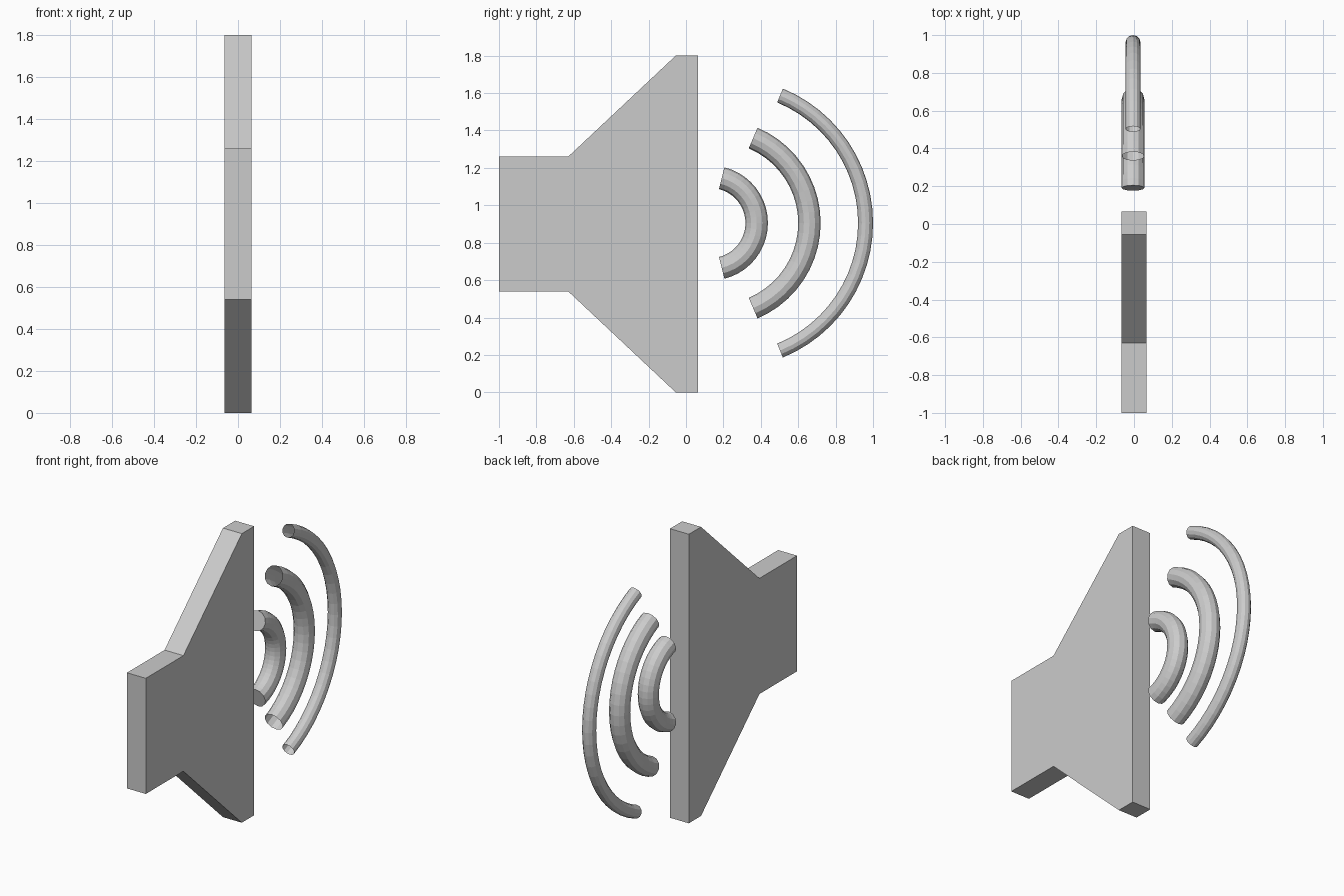
import bpy, bmesh
from math import sin, cos, pi, radians

if "Cube" in bpy.data.objects:
    bpy.data.objects.remove(bpy.data.objects["Cube"])

MID_Z = 0.9


def finish(bm, name):
    bmesh.ops.recalc_face_normals(bm, faces=bm.faces[:])
    mesh = bpy.data.meshes.new(name)
    bm.to_mesh(mesh)
    bm.free()
    obj = bpy.data.objects.new(name, mesh)
    bpy.context.collection.objects.link(obj)
    return obj


def speaker_body(name, half_profile, half_width):
    # Mirror the upper half of the outline, then extrude it across x
    outline = half_profile + [(y, -z) for y, z in reversed(half_profile)]
    bm = bmesh.new()
    verts = [bm.verts.new((-half_width, y, MID_Z + z)) for y, z in outline]
    face = bm.faces.new(verts)
    new = bmesh.ops.extrude_face_region(bm, geom=[face], use_keep_orig=True)["geom"]
    moved = [v for v in new if isinstance(v, bmesh.types.BMVert)]
    bmesh.ops.translate(bm, verts=moved, vec=(2 * half_width, 0, 0))
    return finish(bm, name)


def sound_wave(name, apex, radius, tube, half_angle, segments, capped, sides=12):
    # Tube swept along an arc that bulges towards +y
    bm = bmesh.new()
    rings = []
    for i in range(segments + 1):
        a = radians(half_angle) * (2 * i / segments - 1)
        ring = []
        for j in range(sides):
            b = 2 * pi * j / sides
            r = radius + tube * cos(b)
            ring.append(bm.verts.new((-0.005 + tube * sin(b),
                                      apex - radius + r * cos(a),
                                      MID_Z + 0.005 + r * sin(a))))
        rings.append(ring)
    for r0, r1 in zip(rings, rings[1:]):
        for j in range(sides):
            k = (j + 1) % sides
            bm.faces.new((r0[j], r0[k], r1[k], r1[j]))
    if capped:
        bm.faces.new(rings[0])
        bm.faces.new(rings[-1])
    return finish(bm, name)


# Speaker silhouette
speaker_body("speaker", [(-1, 0.36), (-0.63, 0.36), (-0.055, 0.9), (0.065, 0.9)], 0.065)

# Three sound waves; the larger two are open-ended tubes
sound_wave("small_wave", 0.378, 0.247, 0.06, 76, 20, True)
sound_wave("medium_wave", 0.66, 0.494, 0.06, 67, 20, False)
sound_wave("large_wave", 0.96, 0.737, 0.04, 67.7, 24, False)
